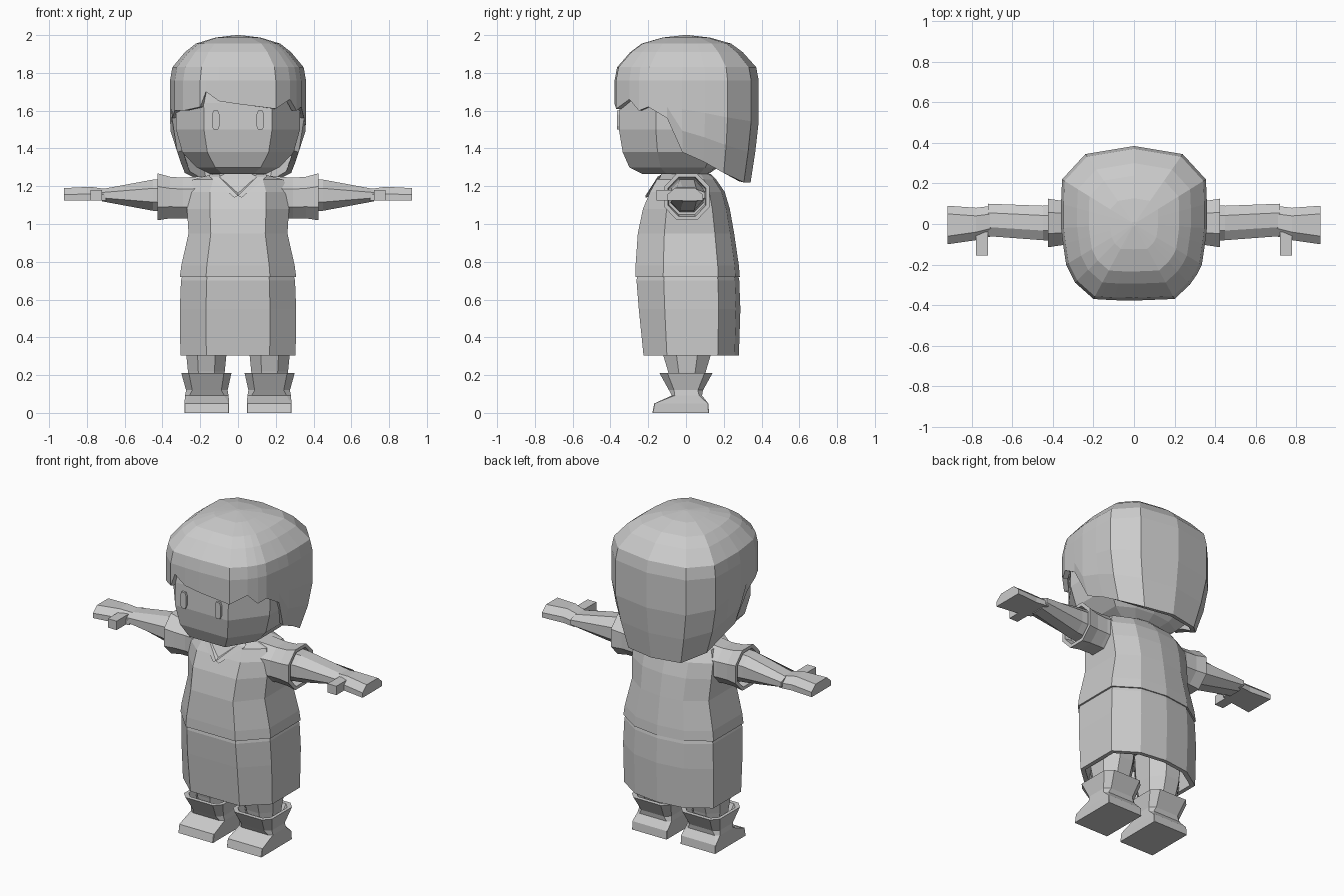
import bpy, bmesh
from mathutils import Vector

# One flat grey for the whole figure
grey = bpy.data.materials.new("plain grey")
grey.diffuse_color = (0.6, 0.6, 0.6, 1)


def loft(name, rings, cap_start=True, cap_end=True):
    """Skin a list of equal-length point rings into one flat-shaded object."""
    bm = bmesh.new()
    vs = [[bm.verts.new(p) for p in r] for r in rings]
    n = len(vs[0])
    for a, b in zip(vs, vs[1:]):
        for i in range(n):
            j = (i + 1) % n
            bm.faces.new((a[i], a[j], b[j], b[i]))
    if cap_start:
        bm.faces.new(vs[0][::-1])
    if cap_end:
        bm.faces.new(vs[-1])
    bmesh.ops.recalc_face_normals(bm, faces=bm.faces)
    me = bpy.data.meshes.new(name)
    bm.to_mesh(me)
    bm.free()
    me.materials.append(grey)
    ob = bpy.data.objects.new(name, me)
    bpy.context.collection.objects.link(ob)
    return ob


def plan(z, hx, y0, y1):
    """Ten-sided body section: flat front, straight sides, bulging back."""
    half = [(0.55 * hx, y0), (hx, 0.45 * y0), (hx, 0.6 * y1), (0.55 * hx, 0.92 * y1)]
    pts = [(0, y0)] + half + [(0, y1)] + [(-x, y) for x, y in half[::-1]]
    return [(x, y, z) for x, y in pts]


def octa(a0, a1, b0, b1, c):
    """Chamfered rectangle; c is the chamfer as a share of each side."""
    da, db = (a1 - a0) * c, (b1 - b0) * c
    return [(a0 + da, b0), (a1 - da, b0), (a1, b0 + db), (a1, b1 - db),
            (a1 - da, b1), (a0 + da, b1), (a0, b1 - db), (a0, b0 + db)]


def flat(z, s, x0, x1, y0, y1, c):      # horizontal section
    return [(s * x, y, z) for x, y in octa(x0, x1, y0, y1, c)]


def across(x, s, y0, y1, z0, z1, c):    # section across an arm
    return [(s * x, y, z) for y, z in octa(y0, y1, z0, z1, c)]


# Head and neck
loft("head", [plan(*r) for r in [
    (1.265, 0.15, -0.23, 0.12), (1.30, 0.22, -0.30, 0.17), (1.38, 0.295, -0.335, 0.24),
    (1.50, 0.328, -0.355, 0.30), (1.64, 0.33, -0.352, 0.32), (1.80, 0.31, -0.33, 0.30),
    (1.92, 0.18, -0.2, 0.18)]])
loft("neck", [plan(1.15, 0.12, -0.11, 0.12), plan(1.30, 0.12, -0.11, 0.12)])

# Hair: plan position and hem height of each strand column
cols = [(0, -.378, 1.635), (.2, -.37, 1.61), (.275, -.30, 1.66), (.31, -.25, 1.60),
        (.335, -.2, 1.62), (.35, -.1, 1.56), (.36, -.02, 1.38), (.36, .1, 1.33),
        (.355, .22, 1.27), (.24, .345, 1.22), (0, .385, 1.22), (-.24, .345, 1.22),
        (-.355, .22, 1.27), (-.36, .1, 1.33), (-.36, -.02, 1.38), (-.35, -.1, 1.56),
        (-.335, -.2, 1.60), (-.29, -.29, 1.60), (-.2, -.37, 1.62), (-.17, -.372, 1.70),
        (-.1, -.376, 1.65)]


def strand(x, y, z):
    drop = max(0, 1.5 - z)
    return (x * (1 - 0.9 * drop), y * (1 - 0.4 * drop), z)


rings = [[strand(x, y, h + (1.76 - h) * t) for x, y, h in cols] for t in (0, 0.3, 0.6, 1)]
for z, s in ((1.83, 0.965), (1.91, 0.78), (1.955, 0.62), (1.987, 0.33), (2.0, 0.03)):
    rings.append([(x * s, y * s, z) for x, y, h in cols])
hair = loft("hair", rings, cap_start=False)
shell = hair.modifiers.new("thickness", 'SOLIDIFY')
shell.thickness = 0.03
shell.offset = -1

# Top garment and skirt, the skirt hollow at the hem
loft("tunic", [plan(*r) for r in [
    (0.72, 0.308, -0.268, 0.285), (0.78, 0.30, -0.267, 0.28), (0.95, 0.262, -0.255, 0.255),
    (1.08, 0.27, -0.228, 0.232), (1.17, 0.27, -0.19, 0.205), (1.235, 0.24, -0.155, 0.16),
    (1.265, 0.13, -0.13, 0.13)]])
loft("skirt", [plan(*r) for r in [
    (0.75, 0.29, -0.255, 0.272), (0.70, 0.302, -0.262, 0.282), (0.55, 0.308, -0.25, 0.288),
    (0.305, 0.305, -0.225, 0.28), (0.305, 0.28, -0.20, 0.255), (0.50, 0.27, -0.20, 0.25)]])

for s, side in ((1, "right"), (-1, "left")):
    # Collar edge running down to the V
    loft(side + "_collar", [
        [(s * x, y, z) for x, y, z in ((.10, -.13, 1.262), (.15, -.13, 1.262),
                                       (.15, -.15, 1.25), (.10, -.15, 1.25))],
        [(s * x, y, z) for x, y, z in ((0, -.19, 1.165), (.02, -.19, 1.145),
                                       (.02, -.215, 1.14), (0, -.215, 1.15))]])
    # Sleeve with a recessed opening
    loft(side + "_sleeve", [across(*r) for r in [
        (0.16, s, -.12, .13, 1.02, 1.255, .28), (0.29, s, -.10, .115, 1.03, 1.245, .28),
        (0.36, s, -.105, .115, 1.03, 1.25, .28), (0.425, s, -.115, .125, 1.02, 1.268, .28),
        (0.425, s, -.095, .105, 1.04, 1.248, .28), (0.38, s, -.09, .10, 1.05, 1.24, .28)]])
    # Arm, hand and thumb
    loft(side + "_arm", [across(*r) for r in [
        (0.34, s, -.085, .095, 1.06, 1.24, .28), (0.45, s, -.08, .09, 1.07, 1.235, .28),
        (0.72, s, -.06, .10, 1.12, 1.185, .28)]])
    loft(side + "_hand", [[(s * x, y, z) for y, z in
                           ((y0, 1.125), (y1, 1.125), (y1, zm), (y1 - .04, zt),
                            (y0 + .04, zt), (y0, zm))]
                          for x, y0, y1, zm, zt in ((.70, -.06, .09, 1.155, 1.185),
                                                    (.78, -.08, .08, 1.16, 1.197),
                                                    (.92, -.10, .09, 1.155, 1.19))])
    loft(side + "_thumb", [[(s * x, y, z) for x, z in
                            ((.72, 1.125), (.78, 1.125), (.78, 1.18), (.72, 1.18))]
                           for y in (-.155, -.04)])
    # Leg and boot with a flared, hollow cuff
    loft(side + "_leg", [flat(*r) for r in [
        (0.14, s, .08, .255, -.08, .09, .28), (0.22, s, .07, .265, -.095, .105, .28),
        (0.32, s, .06, .275, -.125, .135, .28), (0.52, s, .05, .275, -.14, .16, .28)]])
    loft(side + "_boot", [flat(*r) for r in [
        (0, s, .047, .284, -.178, .122, .01), (0.05, s, .047, .284, -.168, .118, .01),
        (0.092, s, .05, .28, -.075, .085, .1), (0.12, s, .055, .275, -.09, .09, .15),
        (0.21, s, .035, .30, -.14, .14, .15), (0.21, s, .055, .28, -.115, .115, .15),
        (0.15, s, .07, .265, -.09, .09, .15)]])
    # Eye, a slim raised bar
    loft(side + "_eye", [[(s * x, y, z) for x, z in octa(.098, .138, 1.5, 1.6, .2)]
                         for y in (-.34, -.366)])
